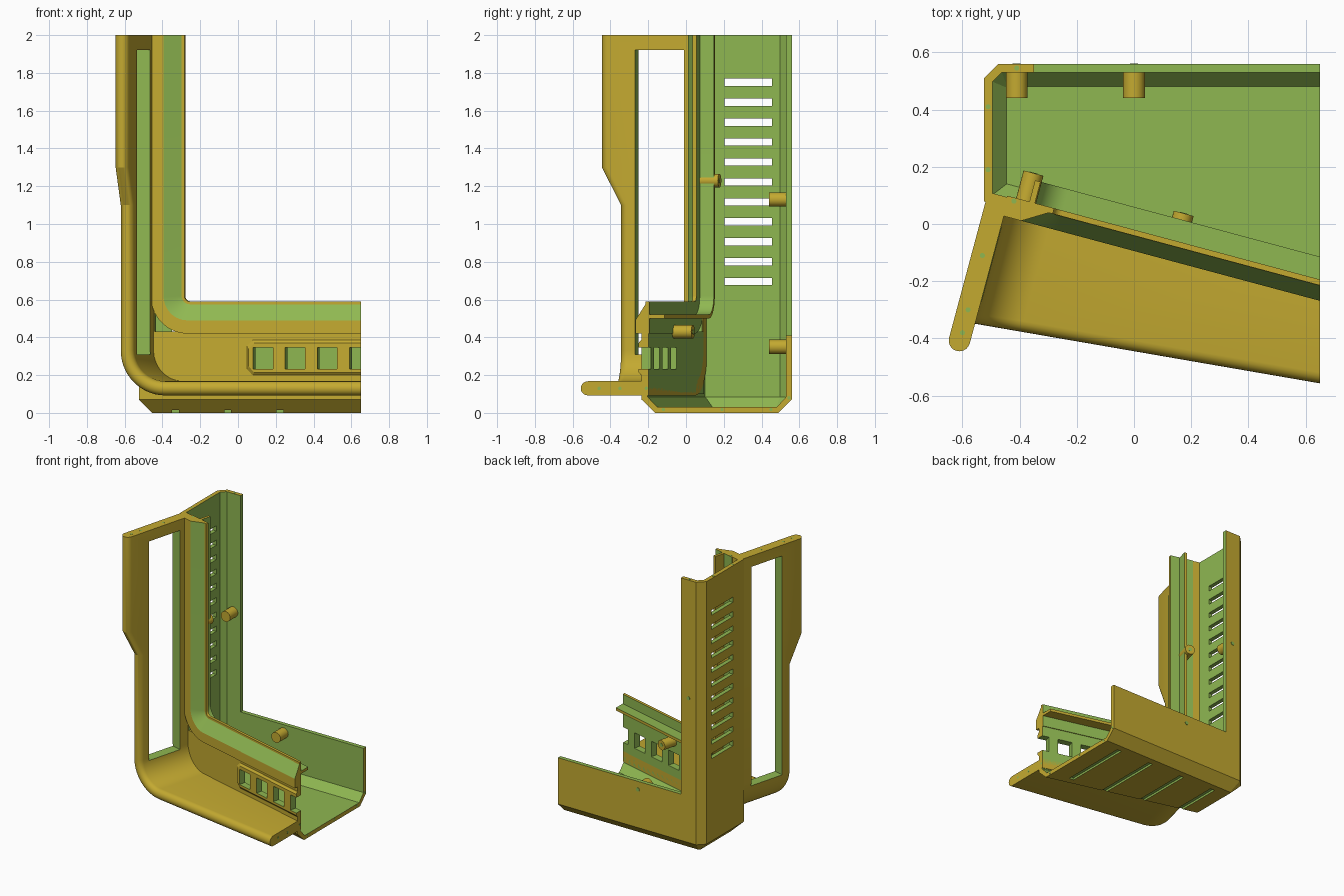
import bpy, bmesh, math
from mathutils import Vector, Matrix

if "Cube" in bpy.data.objects:
    bpy.data.objects.remove(bpy.data.objects["Cube"])

C, S = math.cos(math.radians(15)), math.sin(math.radians(15))
END = 0.65  # flat cut on the right


def material(name, rgb):
    m = bpy.data.materials.new(name)
    m.diffuse_color = (*rgb, 1)
    m.use_nodes = True
    m.node_tree.nodes["Principled BSDF"].inputs["Base Color"].default_value = m.diffuse_color
    return m


MATS = [material("mustard_yellow", (0.55, 0.40, 0.03)),
        material("leaf_green", (0.275, 0.475, 0.083))]


def slant(a, d, z=0.0):
    """Slanted front frame: a along the front, d outward from it."""
    return Vector((-0.4 + C * a - S * d, 0.02 - S * a - C * d, z))


def finish(name, bm):
    bmesh.ops.recalc_face_normals(bm, faces=bm.faces)
    me = bpy.data.meshes.new(name)
    bm.to_mesh(me)
    bm.free()
    for m in MATS:
        me.materials.append(m)
    ob = bpy.data.objects.new(name, me)
    bpy.context.collection.objects.link(ob)
    return ob


def loft(name, rings, mats=None, mat=0):
    """Skin closed rings; mats gives the colour of each profile side."""
    bm = bmesh.new()
    rows = [[bm.verts.new(p) for p in r] for r in rings]
    n = len(rows[0])
    for r0, r1 in zip(rows, rows[1:]):
        for i in range(n):
            f = bm.faces.new((r0[i], r0[(i + 1) % n], r1[(i + 1) % n], r1[i]))
            f.material_index = mats[i] if mats else mat
    for r in (rows[0], rows[-1]):
        bm.faces.new(r).material_index = mat
    return finish(name, bm)


def box(name, x, y, z, mat=0, local=False):
    fn = slant if local else (lambda *p: Vector(p))
    ring = [(x[0], y[0]), (x[1], y[0]), (x[1], y[1]), (x[0], y[1])]
    return loft(name, [[fn(*p, h) for p in ring] for h in z], mat=mat)


def rod(name, p0, p1, r, mat=0, n=24):
    p0, p1 = Vector(p0), Vector(p1)
    rot = (p1 - p0).to_track_quat('Z', 'Y')
    pts = [rot @ Vector((r * math.cos(t), r * math.sin(t), 0))
           for t in (2 * math.pi * i / n for i in range(n))]
    return loft(name, [[p0 + q for q in pts], [p1 + q for q in pts]], mat=mat)


def cut(ob, cutters, keep=False):
    for c in cutters:
        m = ob.modifiers.new("cut", 'BOOLEAN')
        m.operation, m.solver, m.object = 'DIFFERENCE', 'EXACT', c
        bpy.context.view_layer.objects.active = ob
        bpy.ops.object.modifier_apply(modifier=m.name)
    if not keep:
        for c in cutters:
            bpy.data.objects.remove(c)


def trim(ob):
    """Cut flat at the right end and cap it in yellow."""
    bm = bmesh.new()
    bm.from_mesh(ob.data)
    g = bm.verts[:] + bm.edges[:] + bm.faces[:]
    r = bmesh.ops.bisect_plane(bm, geom=g, plane_co=(END, 0, 0),
                               plane_no=(1, 0, 0), clear_outer=True)
    edges = [e for e in r["geom_cut"] if isinstance(e, bmesh.types.BMEdge)]
    for f in bmesh.ops.triangle_fill(bm, edges=edges, use_beauty=True)["geom"]:
        if isinstance(f, bmesh.types.BMFace):
            f.material_index = 0
    bmesh.ops.recalc_face_normals(bm, faces=bm.faces)
    bm.to_mesh(ob.data)
    bm.free()


def inset(poly, k):
    """Offset a convex counter-clockwise outline inward by k."""
    out, n = [], len(poly)
    for i in range(n):
        p = Vector(poly[i])
        e0 = (p - Vector(poly[i - 1])).normalized()
        e1 = (Vector(poly[(i + 1) % n]) - p).normalized()
        n0, n1 = Vector((-e0.y, e0.x)), Vector((-e1.y, e1.x))
        out.append(p + (n0 + n1) * k / (1 + n0.dot(n1)))
    return out


def l_path(a0, z0, r, heights, n=14):
    """L path down the left and along the bottom: (a, z, outward normal)."""
    pts = [(a0, z, -1, 0) for z in heights]
    for i in range(n + 1):
        t = math.pi + math.pi / 2 * i / n
        na, nz = math.cos(t), math.sin(t)
        pts.append((a0 + r + r * na, z0 + r + r * nz, na, nz))
    return pts + [(1.4, z0, 0, -1)]


# --- tray: floor, left wall and back wall with chamfered foot ---
f0, f1 = slant(-0.13, -0.026), slant(1.35, -0.026)
plan = [(-0.525, f0.y), (f1.x, f1.y), (f1.x, 0.56), (-0.475, 0.56), (-0.525, 0.51)]


def shell(name, steps, mat):
    return loft(name, [[(p.x, p.y, z) for p in inset(plan, k)] for k, z in steps], mat=mat)


tray = shell("tray", [(0.07, 0), (0, 0.07), (0, 2)], 0)
cutters = [shell("hollow", [(0.08, 0.03), (0.03, 0.085), (0.03, 2.1)], 1),
           box("low_back", (-0.35, 1.2), (0.4, 0.7), (0.41, 2.2), 1),
           box("open_front", (-0.05, 1.7), (-0.12, 0.1), (0.1, 2.2), 1, True)]
for i in range(11):  # wall vents
    z = 0.695 + 0.1055 * i
    cutters.append(box("vent", (-0.6, -0.46), (0.205, 0.455), (z - 0.019, z + 0.019), 1))
for i in range(4):  # shallow grooves under the floor
    x = 0.5 - 0.277 * i
    cutters.append(box("groove", (x - 0.018, x + 0.018), (-0.07, 0.44), (-0.1, 0.015), 1))
cut(tray, cutters)
trim(tray)

# --- outer fin: upright on the left, bending into the front shelf ---
HALF = 0.0375


def reach(a, z):
    if a < -0.09 and z > 1.1:
        return 0.40 + 0.105 * min(1, (z - 1.1) / 0.2)
    return 0.40 - 0.091 * (a + 0.0925)


rings = []
for a, z, na, nz in l_path(-0.0925, 0.13, 0.2, (2, 1.3, 1.1)):
    d = reach(a, z) - HALF
    prof = [(HALF, -0.06)] + [(HALF * math.cos(t), d + HALF * math.sin(t)) for t in
                              (math.pi * i / 10 for i in range(11))] + [(-HALF, -0.06)]
    rings.append([slant(a + na * t, e, z + nz * t) for t, e in prof])
fin = loft("fin_and_shelf", rings)
cut(fin, [box("fin_window", (-0.3, 0.05), (0.046, 0.315), (0.31, 1.92), 1, True)])
trim(fin)

# --- bezel frame with sloped green seat, and the rib behind it ---


def l_sweep(name, prof, mats):
    rings = [[slant(a + na * t, d, z + nz * t) for t, d in prof]
             for a, z, na, nz in l_path(0.108, 0.59, 0.03, (2,))]
    ob = loft(name, rings, mats)
    trim(ob)


l_sweep("bezel_frame", [(0, -0.065), (0, -0.045), (0.015, -0.045), (0.10, 0.007),
                        (0.17, 0.007), (0.17, -0.065)], [0, 0, 1, 0, 0, 1])
l_sweep("bezel_rib", [(0.07, -0.06), (0.09, -0.06), (0.09, -0.142), (0.07, -0.142)],
        [0, 0, 0, 1])

# --- lower bezel face and raised panel, pierced by square openings ---
face = box("bezel_face", (-0.07, 1.4), (-0.06, -0.026), (0.1, 0.43), 0, True)
for p in face.data.polygons:
    if p.normal.dot(Vector((S, C, 0))) > 0.9:
        p.material_index = 1
k = 0.03
outline = [(0.458, 0.2 + k), (0.458 + k, 0.2), (1.4, 0.2), (1.4, 0.385),
           (0.458 + k, 0.385), (0.458, 0.385 - k)]
inner = [(0.47, 0.215 + k), (0.47 + k, 0.215), (1.4, 0.215), (1.4, 0.37),
         (0.47 + k, 0.37), (0.47, 0.37 - k)]
panel = loft("raised_panel", [[slant(a, d, z) for a, z in o] for o, d in
                              ((outline, -0.045), (outline, -0.022), (inner, -0.01))])
holes = [box("opening", (0.494 + 0.176 * i, 0.603 + 0.176 * i), (-0.2, 0.2),
             (0.232, 0.345), 1, True) for i in range(4)]
cut(face, holes, keep=True)
cut(panel, holes)
trim(face)
trim(panel)

# --- screw bosses ---
for x, z in ((-0.41, 1.13), (0.0, 0.35)):
    rod("back_boss", (x, 0.44, z), (x, 0.54, z), 0.038)
    rod("back_screw_hole", (x, 0.555, z), (x, 0.562, z), 0.014, 1, 12)
for a, z in ((0.006, 1.23), (0.55, 0.43)):
    rod("bezel_boss", slant(a, -0.05, z), slant(a, -0.165, z), 0.036)
    rod("bezel_screw_hole", slant(a, -0.16, z), slant(a, -0.167, z), 0.014, 1, 12)

# --- alignment pin holes on the two cut ends ---
for x, y in ((-0.41, 0.545), (-0.51, 0.41), (-0.51, 0.19), (-0.42, 0.08),
             (-0.53, -0.11), (-0.58, -0.30), (-0.60, -0.38)):
    rod("top_pin_hole", (x, y, 1.996), (x, y, 2.001), 0.009, 1, 12)
for y, z in ((-0.46, 0.13), (-0.35, 0.13), (-0.21, 0.13), (-0.12, 0.018),
             (0.19, 0.018), (0.45, 0.018), (0.545, 0.08)):
    rod("end_pin_hole", (END - 0.004, y, z), (END + 0.001, y, z), 0.009, 1, 12)

# smooth the curves, keep the edges crisp
for ob in bpy.context.scene.objects:
    ob.select_set(True)
    bpy.context.view_layer.objects.active = ob
bpy.ops.object.shade_smooth_by_angle(angle=math.radians(25))
